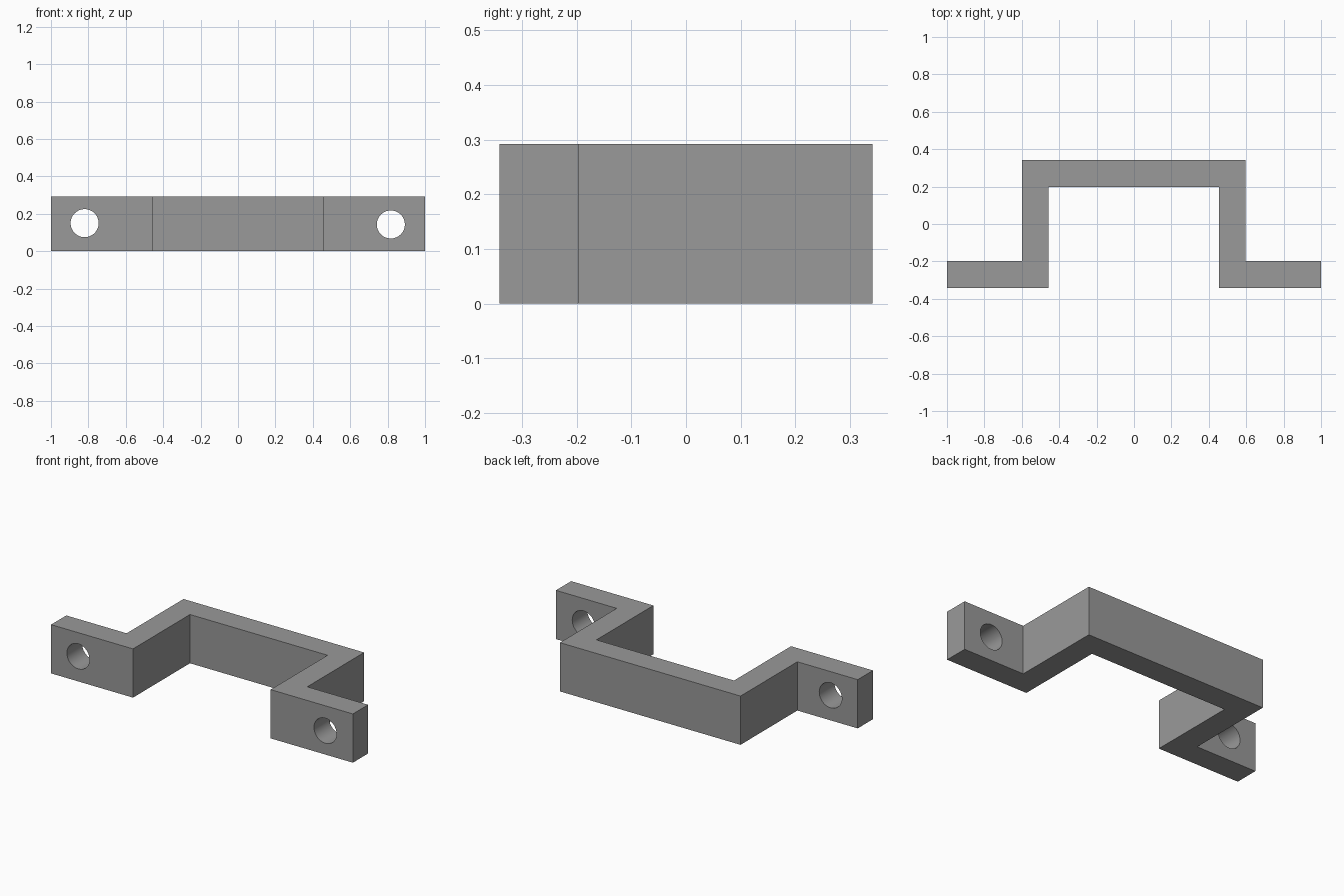
import bpy, bmesh, math

if "Cube" in bpy.data.objects:
    bpy.data.objects.remove(bpy.data.objects["Cube"])

HEIGHT = 0.292
HOLE_RADIUS = 0.075

grey = bpy.data.materials.new("grey")
grey.diffuse_color = (0.32, 0.32, 0.32, 1)
grey.use_nodes = True
grey.node_tree.nodes["Principled BSDF"].inputs["Base Color"].default_value = grey.diffuse_color

# Bracket: hat-shaped strip outline, extruded upwards
outline = [(-1, -0.341), (-0.457, -0.341), (-0.457, 0.198), (0.455, 0.198),
           (0.455, -0.341), (1, -0.341), (1, -0.197), (0.597, -0.197),
           (0.597, 0.341), (-0.6, 0.341), (-0.6, -0.197), (-1, -0.197)]
bm = bmesh.new()
base = bm.faces.new([bm.verts.new((x, y, 0)) for x, y in outline])
top = bmesh.ops.extrude_face_region(bm, geom=[base])["geom"]
bmesh.ops.translate(bm, vec=(0, 0, HEIGHT),
                    verts=[v for v in top if isinstance(v, bmesh.types.BMVert)])
bmesh.ops.recalc_face_normals(bm, faces=bm.faces)
mesh = bpy.data.meshes.new("bracket")
bm.to_mesh(mesh)
bm.free()
mesh.materials.append(grey)
bracket = bpy.data.objects.new("bracket", mesh)
bpy.context.collection.objects.link(bracket)


# Screw holes through both mounting tabs
def drill(name, x, z):
    bpy.ops.mesh.primitive_cylinder_add(vertices=48, radius=HOLE_RADIUS, depth=0.4,
                                        location=(x, -0.27, z),
                                        rotation=(math.pi / 2, 0, 0))
    cutter = bpy.context.object
    cutter.name = name
    cutter.data.materials.append(grey)
    cutter.hide_render = True
    bpy.context.view_layer.objects.active = bracket
    cut = bracket.modifiers.new(name, 'BOOLEAN')
    cut.operation = 'DIFFERENCE'
    cut.solver = 'EXACT'
    cut.object = cutter
    bpy.ops.object.modifier_apply(modifier=cut.name)
    bpy.data.objects.remove(cutter)


drill("left_hole", -0.82, 0.15)
drill("right_hole", 0.817, 0.143)

# Smooth hole walls, sharp edges elsewhere
bpy.ops.object.select_all(action='DESELECT')
bracket.select_set(True)
bpy.context.view_layer.objects.active = bracket
bpy.ops.object.shade_smooth_by_angle(angle=math.radians(30))
